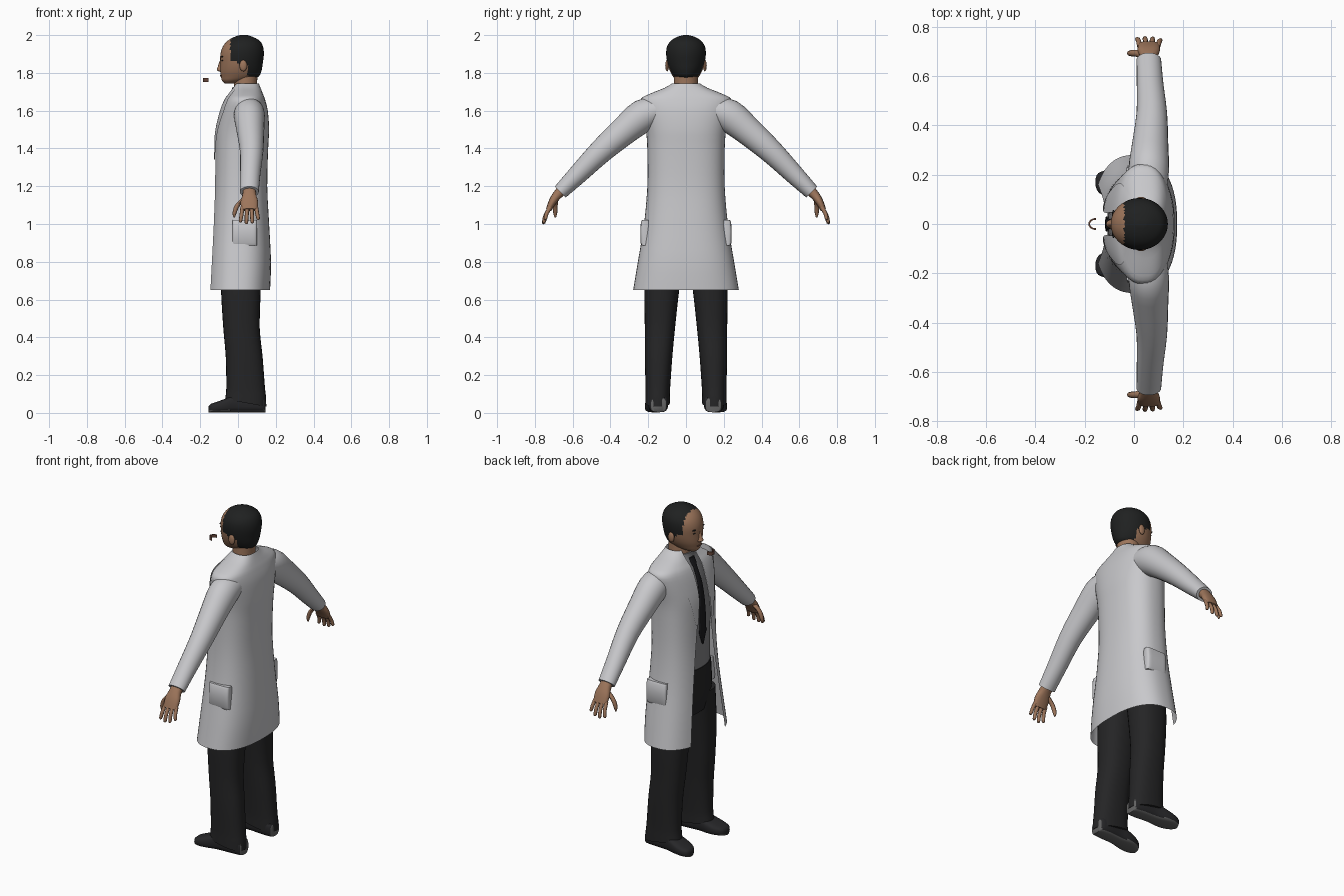
import bpy, bmesh
from math import sin, cos, asin, pi, copysign
from mathutils import Vector

default_cube = bpy.data.objects.get("Cube")
if default_cube:
    bpy.data.objects.remove(default_cube, do_unlink=True)


def material(name, red, green, blue):
    mat = bpy.data.materials.new(name)
    mat.use_nodes = True
    colour = (red, green, blue, 1)
    mat.diffuse_color = colour
    shader = next(node for node in mat.node_tree.nodes if node.type == 'BSDF_PRINCIPLED')
    shader.inputs["Base Color"].default_value = colour
    return mat


COAT = material("coat white", .58, .58, .6)
SKIN = material("skin brown", .34, .18, .105)
HAIR = material("hair black", .014, .015, .015)
TROUSER = material("trouser black", .018, .018, .019)
SHIRT = material("shirt grey", .22, .22, .23)
TIE = material("tie black", .01, .01, .012)
SHOE = material("shoe black", .02, .02, .022)
SOLE = material("sole grey", .13, .13, .13)
MOUTH = material("mouth brown", .13, .06, .04)


def blend(rows, steps=3):
    """Smooth in-between rows through the given ones."""
    rows = [Vector(row) for row in rows]
    result = []
    for i in range(len(rows) - 1):
        a, b = rows[i], rows[i + 1]
        before, after = rows[max(i - 1, 0)], rows[min(i + 2, len(rows) - 1)]
        for k in range(steps):
            t = k / steps
            slope_a, slope_b = (b - before) / 2, (after - a) / 2
            result.append(a + slope_a * t + (3 * (b - a) - 2 * slope_a - slope_b) * t**2
                          + (2 * (a - b) + slope_a + slope_b) * t**3)
    return result + [rows[-1]]


def ring(centre, u, v, count=28, power=1.0, start=0.0, end=2 * pi):
    """Points of a rounded cross-section; a partial angle gives an open strip."""
    closed = end - start > 2 * pi - .001
    points = []
    for i in range(count):
        t = start + (end - start) * i / (count if closed else count - 1)
        c, s = (copysign(abs(f) ** power, f) for f in (cos(t), sin(t)))
        points.append(Vector(centre) + Vector(u) * c + Vector(v) * s)
    return points


def level(z, front, back, half, side=0, **options):
    """Horizontal ring whose angle zero faces forward (-x)."""
    return ring(((front + back) / 2, side, z), ((front - back) / 2, 0, 0),
                (0, half, 0), **options)


def loft(name, groups, mats, closed=True, mirror=False, rule=None):
    """Skin each group of rings into one object."""
    bm = bmesh.new()
    for rings in groups:
        rows = [[bm.verts.new(p) for p in points] for points in rings]
        n = len(rows[0])
        for low, high in zip(rows, rows[1:]):
            for i in range(n if closed else n - 1):
                j = (i + 1) % n
                bm.faces.new((low[i], low[j], high[j], high[i]))
        if closed:
            bm.faces.new(rows[0][::-1])
            bm.faces.new(rows[-1])
    bmesh.ops.recalc_face_normals(bm, faces=bm.faces)
    if rule:
        for face in bm.faces:
            face.material_index = rule(face.calc_center_median())
    mesh = bpy.data.meshes.new(name)
    bm.to_mesh(mesh)
    bm.free()
    for mat in mats:
        mesh.materials.append(mat)
    obj = bpy.data.objects.new(name, mesh)
    bpy.context.collection.objects.link(obj)
    if mirror:
        modifier = obj.modifiers.new("Mirror", 'MIRROR')
        modifier.use_axis = (False, True, False)
        modifier.use_mirror_merge = False
    for other in bpy.context.selected_objects:
        other.select_set(False)
    obj.select_set(True)
    bpy.context.view_layer.objects.active = obj
    bpy.ops.object.shade_smooth_by_angle(angle=.9)
    return obj


def limb(rows, count=16, steps=3, power=1.0):
    """Rings along a path: x, y, z, half width along x, half thickness."""
    rows = blend(rows, steps)
    rings = []
    for i, row in enumerate(rows):
        path = Vector(rows[min(i + 1, len(rows) - 1)][:3]) - Vector(rows[max(i - 1, 0)][:3])
        normal = path.cross(Vector((1, 0, 0))).normalized()
        rings.append(ring(row[:3], (row[3], 0, 0), normal * row[4], count, power))
    return rings


def blob(centre, rx, ry, rz):
    """Small ellipsoid as rings."""
    x, y, z = centre
    return [ring((x, y, z - rz * cos(a)), (rx * sin(a), 0, 0), (0, ry * sin(a), 0), 12)
            for a in (.05 + (pi - .1) * k / 8 for k in range(9))]


# Coat: an open-fronted shell; rows are z, front, back, half width, half gap
coat_rows = blend([
    (.65, -.165, .17, .28, .16), (.8, -.155, .175, .255, .14), (1, -.14, .165, .222, .11),
    (1.2, -.127, .155, .205, .08), (1.4, -.122, .16, .205, .055), (1.5, -.115, .165, .213, .045),
    (1.6, -.09, .158, .235, .045), (1.66, -.066, .143, .24, .048), (1.69, -.045, .132, .19, .05),
    (1.72, -.025, .12, .115, .05), (1.745, -.01, .11, .072, .045)])
POWER = .82


def coat_ring(row, grow=0.0, span=None):
    z, front, back, half, gap = row
    start = asin((gap / half) ** (1 / POWER))
    return level(z, front - grow, back + grow, half + grow, power=POWER, start=start,
                 end=start + span if span else 2 * pi - start, count=8 if span else 44)


loft("coat_body", [[coat_ring(row) for row in coat_rows]], [COAT], closed=False)
lapel_rows = [row for row in coat_rows if row[0] > 1.3]
loft("coat_lapels", [[coat_ring(row, .006, .02 + .5 * min(1, (row[0] - 1.3) / .3))
                      for row in lapel_rows]], [COAT], closed=False, mirror=True)
loft("coat_sleeves", [limb([
    (.06, .15, 1.6, .075, .07), (.06, .225, 1.575, .082, .087), (.065, .32, 1.5, .074, .077),
    (.072, .45, 1.385, .062, .064), (.065, .57, 1.265, .054, .052),
    (.06, .665, 1.17, .05, .041)], 24)], [COAT], mirror=True)

# Coat pockets, flared at the mouth
loft("coat_pockets", [[level(z, -.03, .1, half, .215, power=.4) for z, half in
                       ((.885, .018), (.9, .026), (.96, .027), (1.01, .024), (1.02, .018))]],
     [COAT], mirror=True)

# Shirt and tie
shirt_rows = blend([
    (1, -.105, .12, .175), (1.2, -.108, .125, .175), (1.4, -.108, .13, .18),
    (1.55, -.092, .13, .18), (1.65, -.058, .12, .14), (1.7, -.035, .11, .08),
    (1.725, -.03, .105, .067)])
loft("shirt", [[level(*row) for row in shirt_rows]], [SHIRT])


def tie_width(z):
    if z > 1.665:
        return .022
    return max(.003, min(.014 + (1.66 - z) * .045, (z - 1.2) * .6))


loft("tie", [[ring((row[1] - .002, 0, row[0]), (.006, 0, 0), (0, tie_width(row[0]), 0), 12, .7)
              for row in shirt_rows if 1.19 < row[0] < 1.71]], [TIE])

# Trousers: hips and two legs; leg rows are z, front, back, half width, side
hips = [level(*row) for row in blend([(.78, -.085, .11, .17), (.88, -.105, .13, .2),
                                      (1, -.11, .135, .192), (1.06, -.11, .13, .18)])]
loft("trouser_hips", [hips], [TROUSER])
leg = [level(*row, power=.85) for row in blend([
    (.08, -.068, .15, .065, .15), (.13, -.062, .143, .065, .149), (.3, -.065, .13, .073, .145),
    (.45, -.078, .115, .08, .138), (.65, -.09, .12, .092, .128), (.88, -.095, .125, .1, .105)])]
for point in leg[0]:
    point.z -= .02 + point.x * .18
loft("trouser_legs", [leg], [TROUSER], mirror=True)

# Shoes: rows are x, side, half width, height
shoe = []
for x, side, half, height in blend([
        (.145, .145, .03, .06), (.135, .145, .045, .085), (.08, .147, .052, .1),
        (.0, .152, .05, .1), (-.06, .157, .058, .075), (-.11, .163, .055, .056),
        (-.145, .168, .038, .044), (-.156, .17, .014, .03)]):
    shoe.append(ring((x, side, height / 2 + .003), (0, half, 0), (0, 0, height / 2), 24, .62))
loft("shoes", [shoe], [SHOE, SOLE], mirror=True, rule=lambda c: int(c.z < .014 or c.x > .141))

# Hands: palm, four fingers and a thumb
hand = [limb([(.06, .65, 1.185, .034, .03), (.06, .68, 1.155, .036, .025),
              (.06, .705, 1.12, .046, .021), (.06, .727, 1.075, .043, .015)], power=.85)]
for i, length in enumerate((.9, 1, .95, .75)):
    x = .024 + .024 * i
    spread = (x - .06) * .3
    hand.append(limb([(x, .718, 1.09, .011, .011),
                      (x + spread / 2, .718 + .026 * length, 1.09 - .045 * length, .0105, .0105),
                      (x + spread, .718 + .035 * length, 1.09 - .083 * length, .009, .009),
                      (x + spread, .718 + .035 * length, 1.09 - .09 * length, .003, .003)], 8))
hand.append(limb([(.035, .69, 1.135, .018, .015), (-.002, .692, 1.1, .014, .013),
                  (-.018, .692, 1.06, .011, .011), (-.02, .692, 1.035, .004, .004)], 8))
loft("hands", hand, [SKIN], mirror=True)

# Neck and head, with the hair as coloured faces above the hairline
loft("neck", [[level(*row) for row in blend([(1.66, -.03, .1, .07), (1.72, -.022, .1, .064),
                                             (1.82, -.02, .105, .062)])]], [SKIN])
head_rows = blend([
    (1.745, -.07, -.01, .025), (1.76, -.085, .06, .05), (1.78, -.09, .108, .068),
    (1.81, -.094, .124, .085), (1.85, -.094, .131, .098), (1.9, -.093, .137, .105),
    (1.94, -.08, .132, .1), (1.97, -.055, .115, .08), (1.99, -.02, .08, .048),
    (2, .01, .05, .012)], 4)


def is_hair(c):
    if c.z > 1.87:
        return int(c.x > -.04)
    if c.z > 1.84:
        return int(c.x > -.04 + (1.87 - c.z) * 2)
    return int(c.z > 1.772 and c.x > .052)


loft("head", [[level(*row, count=56) for row in head_rows]], [SKIN, HAIR], rule=is_hair)
loft("ears", [blob((.028, .1, 1.838), .02, .01, .03)], [SKIN], mirror=True)
loft("nose", [[level(*row) for row in blend([
    (1.805, -.094, -.08, .012), (1.815, -.112, -.07, .018), (1.83, -.108, -.07, .013),
    (1.875, -.093, -.07, .008)])]], [SKIN])
loft("eyes_and_brows", [blob((-.082, .037, 1.866), .006, .013, .004),
                        blob((-.083, .038, 1.886), .006, .019, .004)], [HAIR], mirror=True)
loft("lips", [blob((-.09, 0, 1.785), .006, .024, .005)], [MOUTH])

# Small curved mouthpiece in front of the face
loft("mouthpiece", [[level(z, -.185, -.125, .024, start=-pi / 2, end=pi / 2, count=14)
                     for z in (1.752, 1.772)],
                    [level(1.772, -.185 + k, -.125 - k, .024 - k, start=-pi / 2, end=pi / 2,
                           count=14) for k in (0, .007)]], [MOUTH], closed=False)
